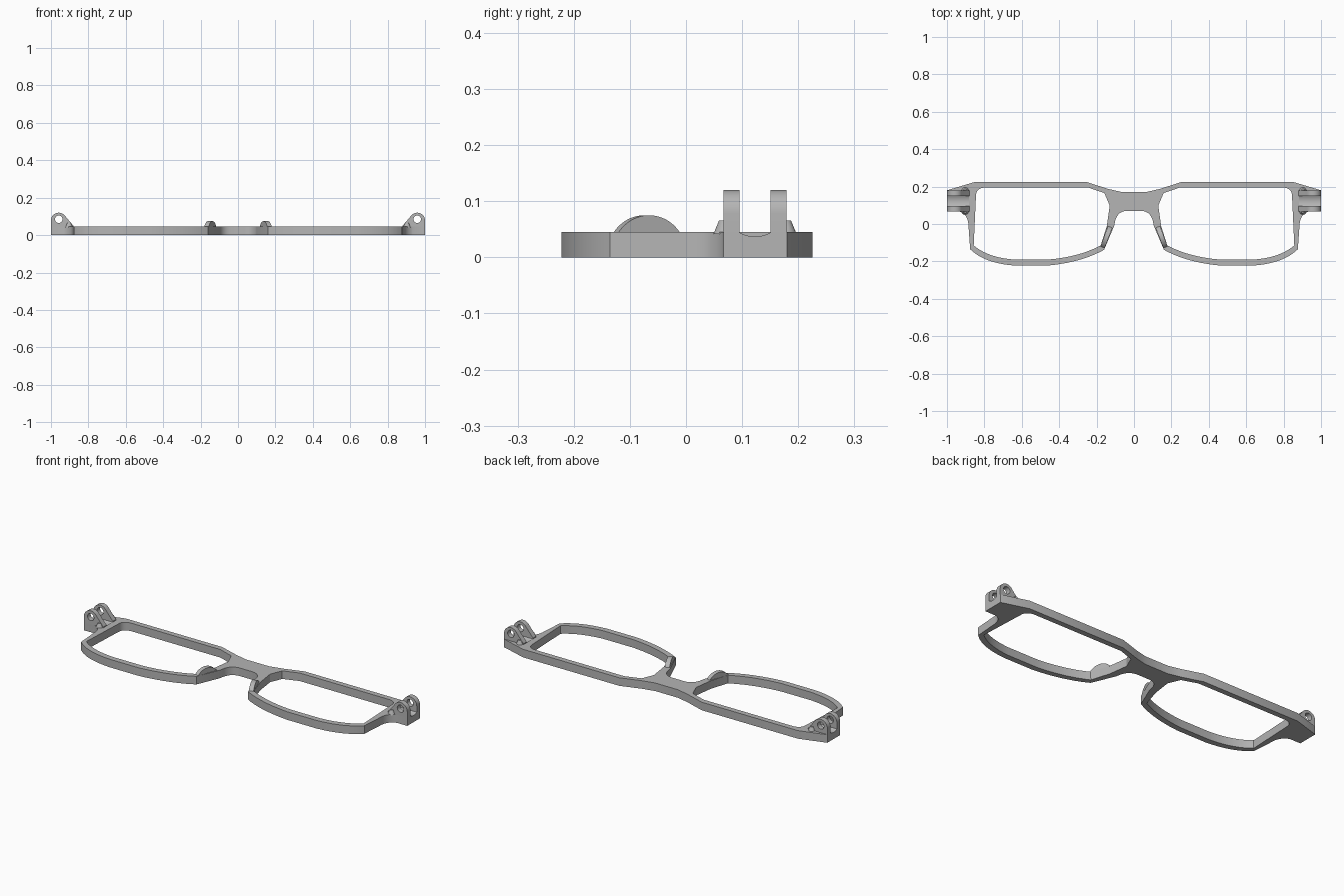
import bpy
import bmesh
from math import pi, cos, sin
from mathutils import Matrix, Vector

if "Cube" in bpy.data.objects:
    bpy.data.objects.remove(bpy.data.objects["Cube"])

THICK = 0.045

grey = bpy.data.materials.new("plain grey")
grey.use_nodes = True
grey.diffuse_color = (0.46, 0.46, 0.46, 1)
grey.node_tree.nodes["Principled BSDF"].inputs["Base Color"].default_value = (0.46, 0.46, 0.46, 1)


def add_mesh(name, mesh):
    ob = bpy.data.objects.new(name, mesh)
    bpy.context.collection.objects.link(ob)
    mesh.materials.clear()
    mesh.materials.append(grey)
    return ob


def smooth(ob):
    bpy.ops.object.select_all(action="DESELECT")
    ob.select_set(True)
    bpy.context.view_layer.objects.active = ob
    bpy.ops.object.shade_smooth_by_angle(angle=0.5)


def bend(a, b, c, n=10):
    """Quadratic curve from a to c pulled towards b."""
    a, b, c = Vector(a), Vector(b), Vector(c)
    return [tuple(a * (1 - t) ** 2 + b * 2 * t * (1 - t) + c * t * t)
            for t in (i / n for i in range(n + 1))]


def arc(cx, cy, r, start, end, n):
    return [(cx + r * cos(start + (end - start) * i / n),
             cy + r * sin(start + (end - start) * i / n)) for i in range(n + 1)]


def plate(name, loops, depth, matrix):
    """Extruded flat shape; loops after the first are holes."""
    curve = bpy.data.curves.new(name, "CURVE")
    curve.dimensions = "2D"
    curve.fill_mode = "BOTH"
    curve.extrude = depth / 2
    for loop in loops:
        sp = curve.splines.new("POLY")
        sp.points.add(len(loop) - 1)
        for p, (x, y) in zip(sp.points, loop):
            p.co = (x, y, 0, 1)
        sp.use_cyclic_u = True
    tmp = bpy.data.objects.new(name + " outline", curve)
    bpy.context.collection.objects.link(tmp)
    bpy.context.view_layer.update()
    mesh = bpy.data.meshes.new_from_object(
        tmp.evaluated_get(bpy.context.evaluated_depsgraph_get()))
    bpy.data.objects.remove(tmp)
    mesh.transform(matrix)
    bm = bmesh.new()
    bm.from_mesh(mesh)
    bmesh.ops.remove_doubles(bm, verts=bm.verts, dist=1e-5)
    bmesh.ops.recalc_face_normals(bm, faces=bm.faces)
    bm.to_mesh(mesh)
    bm.free()
    return add_mesh(name, mesh)


# Frame front: half outline mirrored, with two lens openings
half = [(0.07, 0.172), (0.14, 0.188), (0.255, 0.225), (0.85, 0.225), (1, 0.18), (1, 0.067)]
half += bend((0.935, 0.067), (0.885, 0.05), (0.885, -0.01))
half += bend((0.876, -0.135), (0.8, -0.21), (0.64, -0.222))
half += bend((0.46, -0.222), (0.28, -0.205), (0.16, -0.138))
half += [(0.106, -0.01)]
half += bend((0.1, 0.02), (0.085, 0.07), (0.035, 0.07))
outer = half + [(-x, y) for x, y in reversed(half)]

lens = [(0.245, 0.195)] + bend((0.8, 0.195), (0.845, 0.19), (0.845, 0.15), 6)
lens += bend((0.857, -0.115), (0.78, -0.18), (0.64, -0.19))
lens += bend((0.46, -0.19), (0.3, -0.178), (0.178, -0.115))
lens += [(0.145, -0.01), (0.13, 0.098), (0.158, 0.165)]
frame = plate("frame_front", [outer, lens, [(-x, y) for x, y in lens]],
              THICK, Matrix.Translation((0, 0, THICK / 2)))

for side, label in ((1, "left"), (-1, "right")):
    # Shallow channel between the hinge knuckles
    bm = bmesh.new()
    bmesh.ops.create_cone(bm, cap_ends=True, segments=64, radius1=0.055, radius2=0.055, depth=0.15,
                          matrix=Matrix.Translation((side * 0.957, 0.123, 0.092))
                          @ Matrix.Rotation(pi / 2, 4, "Y"))
    mesh = bpy.data.meshes.new("channel_cutter")
    bm.to_mesh(mesh)
    bm.free()
    cutter = add_mesh(label + "_channel_cutter", mesh)
    cutter.hide_render = True
    cutter.hide_viewport = True
    cut = frame.modifiers.new(label + " channel", "BOOLEAN")
    cut.operation = "DIFFERENCE"
    cut.solver = "EXACT"
    cut.object = cutter

    # Hinge knuckles with pin holes and flared feet
    upright = Matrix.Rotation(pi / 2, 4, "X")
    for y, end in ((0.081, "front"), (0.165, "back")):
        body = [(0.88, 0.01), (1, 0.01)] + arc(0.958, 0.078, 0.042, 0, 2.6, 18) + [(0.88, 0.05)]
        hole = arc(0.958, 0.085, 0.02, 0, 2 * pi * 23 / 24, 23)
        loops = [[(side * x, z) for x, z in lp] for lp in (body, hole)]
        knuckle = plate(f"{label}_{end}_knuckle", loops, 0.028,
                        Matrix.Translation((0, y, 0)) @ upright)
        smooth(knuckle)
        bm = bmesh.new()
        foot_y = y + (0.012 if end == "back" else -0.012)
        bmesh.ops.create_cone(bm, cap_ends=True, segments=24, radius1=0.02, radius2=0.01, depth=0.024,
                              matrix=Matrix.Translation((side * 0.903, foot_y, 0.054)))
        mesh = bpy.data.meshes.new("foot")
        bm.to_mesh(mesh)
        bm.free()
        smooth(add_mesh(f"{label}_{end}_knuckle_foot", mesh))

    # Nose pad: thin round-topped crest along the inner rim
    along = Vector((side * 0.047, -0.125, 0)).normalized()
    across = Vector((-along.y, along.x, 0))
    crest = arc(0, 0.004, 0.071, 0.62, pi - 0.62, 24)
    crest = [(-0.062, 0.01), (0.062, 0.01)] + crest
    basis = Matrix((along, (0, 0, 1), across)).transposed().to_4x4()
    smooth(plate(label + "_nose_pad", [crest], 0.025,
                 Matrix.Translation((side * 0.148, -0.07, 0)) @ basis))

smooth(frame)
